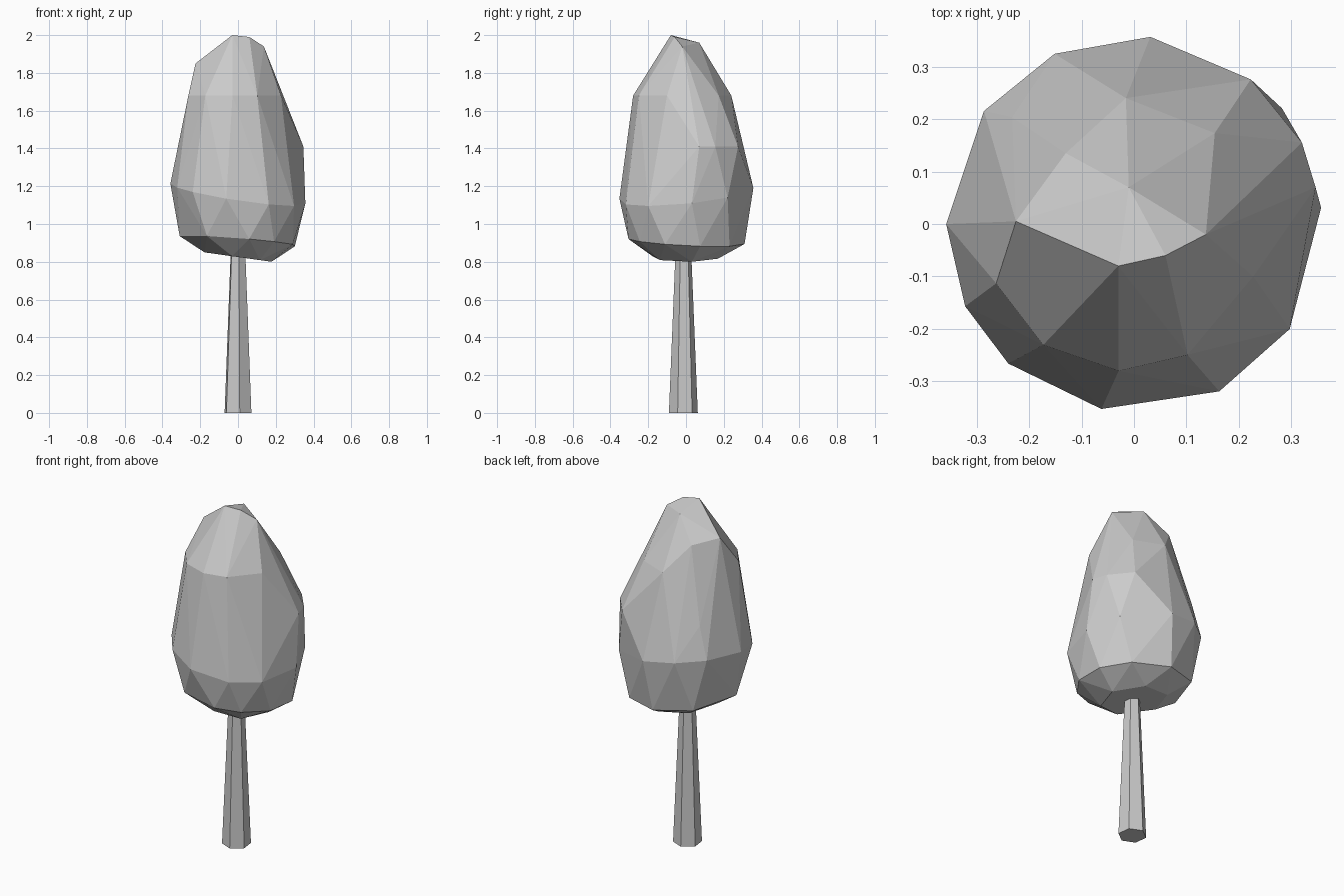
import bpy
import bmesh
from math import cos, sin, radians
from mathutils import Matrix

cube = bpy.data.objects.get("Cube")
if cube:
    bpy.data.objects.remove(cube, do_unlink=True)

grey = bpy.data.materials.new("plain_grey")
grey.use_nodes = True
color = (0.6, 0.6, 0.6, 1)
grey.diffuse_color = color
grey.node_tree.nodes["Principled BSDF"].inputs["Base Color"].default_value = color


def finish(name, bm):
    bmesh.ops.recalc_face_normals(bm, faces=bm.faces)
    mesh = bpy.data.meshes.new(name)
    bm.to_mesh(mesh)
    bm.free()
    mesh.materials.append(grey)
    obj = bpy.data.objects.new(name, mesh)
    bpy.context.collection.objects.link(obj)
    return obj


def add_ring(bm, angles, radius, height, centre=(0, 0), tilt=(0, 0)):
    """Uneven ring of points, tilted along x and y."""
    for angle in angles:
        x = centre[0] + radius * cos(radians(angle))
        y = centre[1] + radius * sin(radians(angle))
        bm.verts.new((x, y, height + tilt[0] * x + tilt[1] * y))


# Crown: faceted skin stretched over irregular rings
bm = bmesh.new()
add_ring(bm, (10, 70, 130, 190, 260, 310), 0.18, 0.825, tilt=(-0.14, 0))
add_ring(bm, (14, 48, 90, 132, 185, 238, 281, 308, 339), 0.31, 0.91,
         tilt=(-0.08, -0.05))
add_ring(bm, (5, 38, 85, 115, 143, 180, 206, 228, 260, 297, 326), 0.358, 1.16,
         tilt=(-0.15, 0.1))
add_ring(bm, (9, 25, 53, 145), 0.32, 1.41, centre=(0.03, 0.02))
add_ring(bm, (48, 89, 201, 234, 268, 298, 342), 0.26, 1.68,
         centre=(-0.02, -0.02))

# Crown tip
for point in ((-0.225, 0.005, 1.85), (-0.13, 0.135, 1.83), (-0.01, 0.07, 1.96),
              (0.137, -0.02, 1.94), (0.06, -0.06, 1.99), (-0.03, -0.08, 2.0)):
    bm.verts.new(point)

hull = bmesh.ops.convex_hull(bm, input=bm.verts)
loose = [v for v in bm.verts if not v.link_faces]
bmesh.ops.delete(bm, geom=loose, context="VERTS")
finish("crown", bm)

# Trunk: tapered six-sided post reaching into the crown
bm = bmesh.new()
length = 0.9
placement = Matrix.Translation((0, -0.014, length / 2)) @ Matrix.Rotation(radians(7), 4, "Z")
bmesh.ops.create_cone(bm, cap_ends=True, segments=6, radius1=0.077,
                      radius2=0.04, depth=length, matrix=placement)
# Put a corner on the side axis before the slight turn
corner = max(bm.verts, key=lambda v: v.co.x)
if corner.co.x < 0.07:
    bmesh.ops.rotate(bm, verts=bm.verts, cent=(0, -0.014, 0),
                     matrix=Matrix.Rotation(radians(30), 3, "Z"))
finish("trunk", bm)
